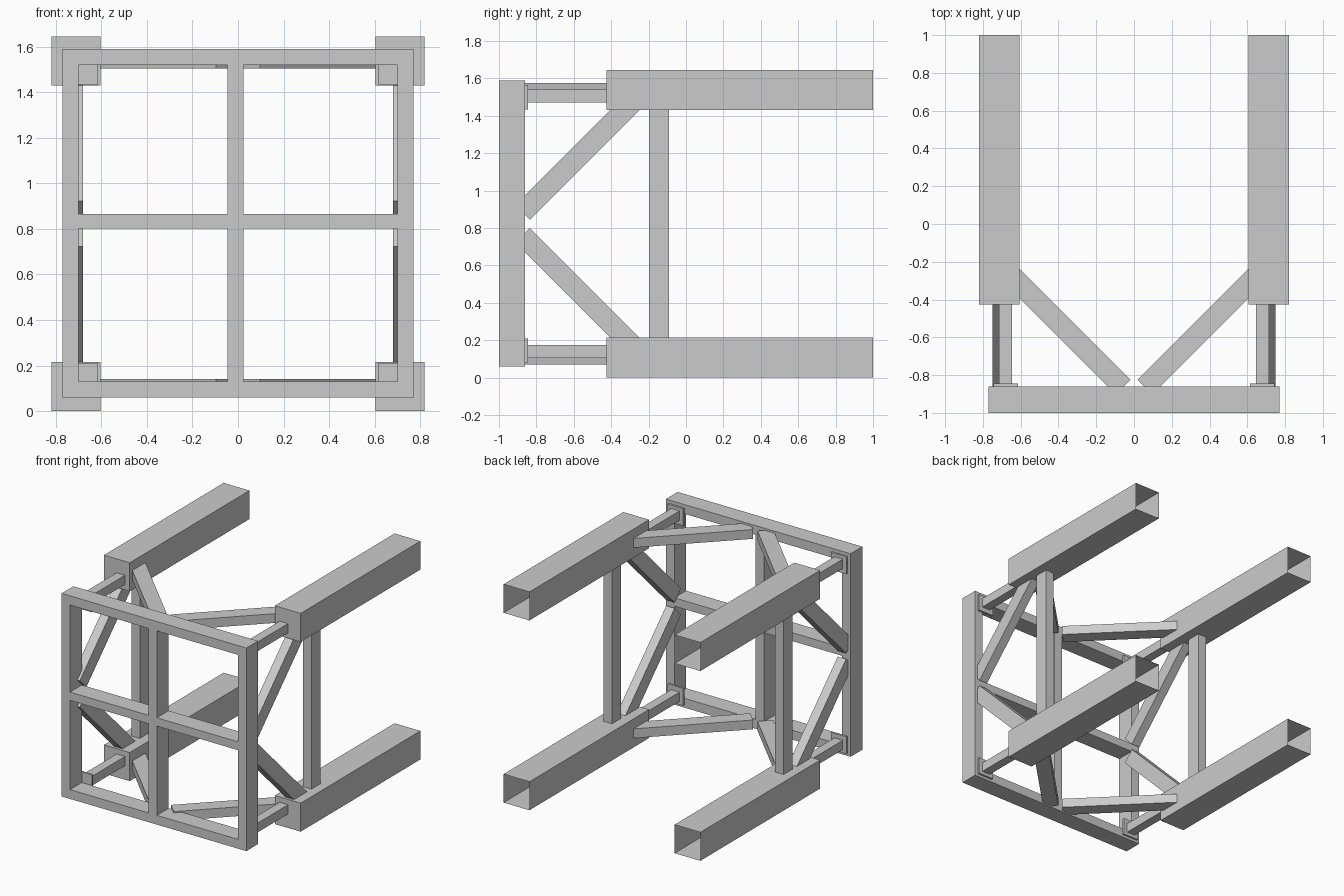
import bpy, bmesh
from math import radians
from mathutils import Matrix, Vector

if "Cube" in bpy.data.objects:
    bpy.data.objects.remove(bpy.data.objects["Cube"])

ZC = 0.8225  # height of the horizontal mirror plane


def make(name, lo, hi, rot=None, open_back=False):
    """Box between two corners, optionally turned about its centre."""
    lo, hi = Vector(lo), Vector(hi)
    bm = bmesh.new()
    bmesh.ops.create_cube(bm, size=1)
    bmesh.ops.scale(bm, vec=hi - lo, verts=bm.verts)
    if open_back:
        back = [f for f in bm.faces if f.normal.y > 0.9]
        bmesh.ops.delete(bm, geom=back, context='FACES_ONLY')
    if rot:
        bmesh.ops.rotate(bm, matrix=Matrix.Rotation(radians(rot[0]), 3, rot[1]), verts=bm.verts)
    bmesh.ops.translate(bm, vec=(lo + hi) / 2, verts=bm.verts)
    me = bpy.data.meshes.new(name)
    bm.to_mesh(me)
    bm.free()
    ob = bpy.data.objects.new(name, me)
    bpy.context.collection.objects.link(ob)
    return ob


# shared mirror centre
centre = bpy.data.objects.new("mirror_centre", None)
centre.location = (0, 0, ZC)
centre.hide_render = True
bpy.context.collection.objects.link(centre)


def mirrored(ob, x=True, z=True):
    m = ob.modifiers.new("mirror", 'MIRROR')
    m.use_axis = (x, False, z)
    m.mirror_object = centre
    m.use_mirror_merge = False


def around(c, size):
    c, h = Vector(c), Vector(size) / 2
    return c - h, c + h


# front frame
for side, x in (("left", -0.77), ("right", 0.70)):
    make(f"frame_upright_{side}", (x, -1, 0.06), (x + 0.07, -0.86, 1.59))
for side, z in (("bottom", 0.06), ("top", 1.52)):
    make(f"frame_beam_{side}", (-0.70, -1, z), (0.70, -0.86, z + 0.07))
make("frame_centre_post", (-0.046, -1, 0.13), (0.024, -0.86, 1.52))
make("frame_cross_bar", (-0.70, -1, 0.802), (0.70, -0.86, 0.865))

# hollow rails, open at the back
mirrored(make("rail", (0.605, -0.425, 1.43), (0.82, 1, 1.645), open_back=True))

# connecting bars with mounting plates
mirrored(make("connecting_bar", (0.645, -0.86, 1.47), (0.715, -0.425, 1.54)))
mirrored(make("mounting_plate", (0.615, -0.86, 1.435), (0.745, -0.845, 1.565)))

# vertical struts between the rails
mirrored(make("side_strut", (0.68, -0.198, 0.215), (0.75, -0.091, 1.43)), z=False)

# diagonal braces, upright and level
mirrored(make("side_brace", *around((0.715, -0.577, 1.180), (0.07, 0.84, 0.11)), rot=(45, 'X')))
mirrored(make("level_brace", *around((0.354, -0.567, 1.54), (0.84, 0.11, 0.07)), rot=(45, 'Z')))
